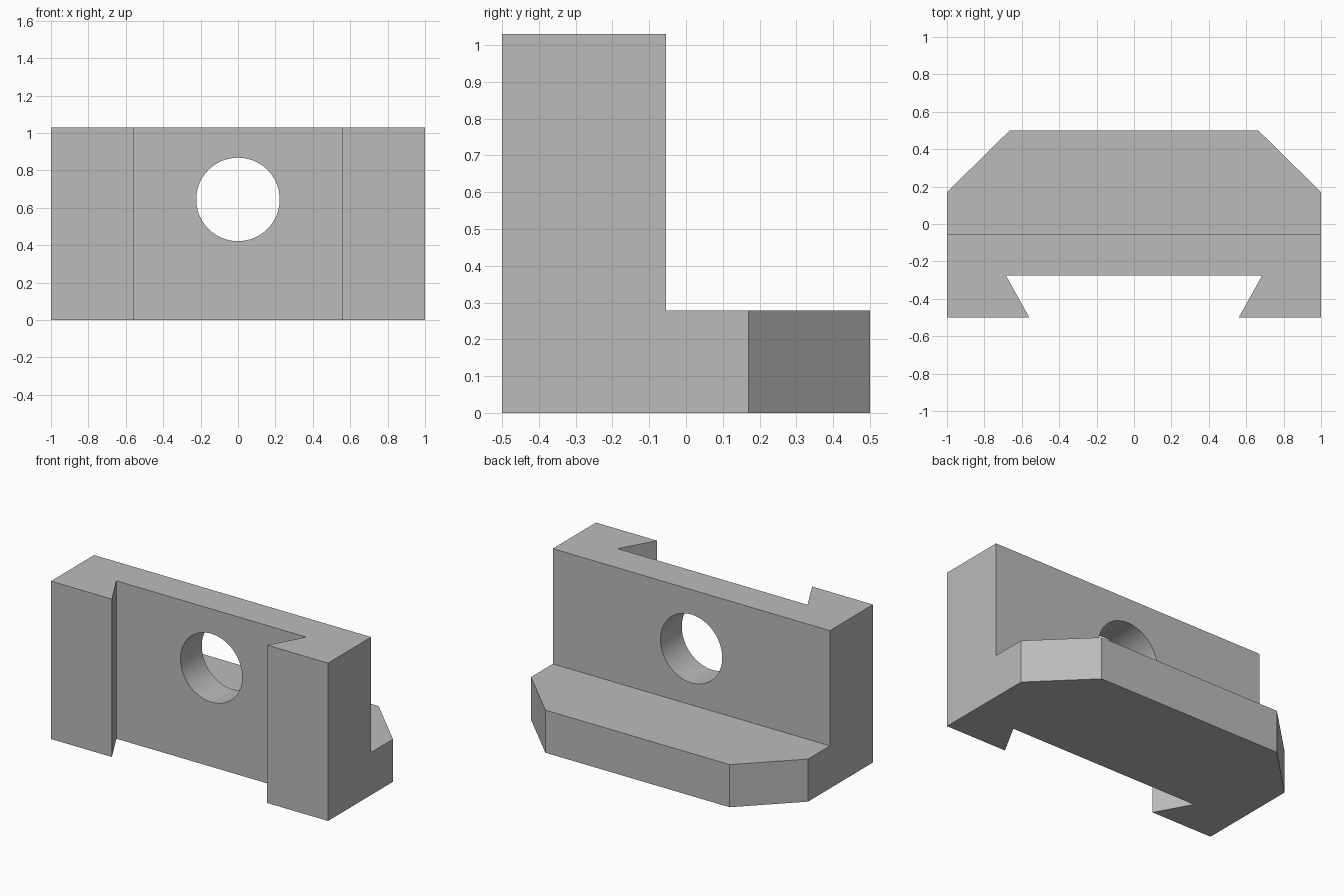
import bpy, bmesh, math
from mathutils import Matrix

if "Cube" in bpy.data.objects:
    bpy.data.objects.remove(bpy.data.objects["Cube"], do_unlink=True)

HEIGHT, STEP_Z, STEP_Y = 1.03, 0.278, -0.055
HOLE_Z, HOLE_RADIUS = 0.645, 0.223

grey = bpy.data.materials.new("plain grey")
grey.use_nodes = True
colour = (0.5, 0.5, 0.5, 1)
grey.diffuse_color = colour
grey.node_tree.nodes["Principled BSDF"].inputs["Base Color"].default_value = colour


def make_object(name, bm):
    bmesh.ops.recalc_face_normals(bm, faces=bm.faces)
    mesh = bpy.data.meshes.new(name)
    bm.to_mesh(mesh)
    bm.free()
    mesh.materials.append(grey)
    obj = bpy.data.objects.new(name, mesh)
    bpy.context.collection.objects.link(obj)
    return obj


def subtract(target, cutter):
    cutter.hide_render = True
    mod = target.modifiers.new("cut", 'BOOLEAN')
    mod.operation = 'DIFFERENCE'
    mod.solver = 'EXACT'
    mod.object = cutter
    bpy.context.view_layer.objects.active = target
    bpy.ops.object.modifier_apply(modifier=mod.name)
    bpy.data.objects.remove(cutter, do_unlink=True)


# Plan outline: chamfered back corners and a dovetail slot in the front
half = [(0.665, 0.5), (1, 0.17), (1, -0.5), (0.56, -0.5), (0.685, -0.275)]
outline = half + [(-x, y) for x, y in reversed(half)]
bm = bmesh.new()
base = bm.faces.new([bm.verts.new((x, y, 0)) for x, y in outline])
grown = bmesh.ops.extrude_face_region(bm, geom=[base], use_keep_orig=True)
top = [g for g in grown["geom"] if isinstance(g, bmesh.types.BMVert)]
bmesh.ops.translate(bm, verts=top, vec=(0, 0, HEIGHT))
bracket = make_object("slotted_bracket", bm)

# Step that leaves the low foot behind the upright wall
bm = bmesh.new()
bmesh.ops.create_cube(bm, size=2, matrix=Matrix.Translation(
    (0, STEP_Y + 1, STEP_Z + 1)) @ Matrix.Diagonal((2, 1, 1, 1)))
subtract(bracket, make_object("step_cutter", bm))

# Round through hole in the wall
bm = bmesh.new()
bmesh.ops.create_cone(bm, cap_ends=True, segments=96, radius1=HOLE_RADIUS,
                      radius2=HOLE_RADIUS, depth=3,
                      matrix=Matrix.Translation((0, 0, HOLE_Z))
                      @ Matrix.Rotation(math.pi / 2, 4, 'X'))
subtract(bracket, make_object("hole_cutter", bm))

# Smooth hole wall, sharp corners
bpy.ops.object.select_all(action='DESELECT')
bracket.select_set(True)
bpy.context.view_layer.objects.active = bracket
bpy.ops.object.shade_smooth_by_angle(angle=math.radians(30))
